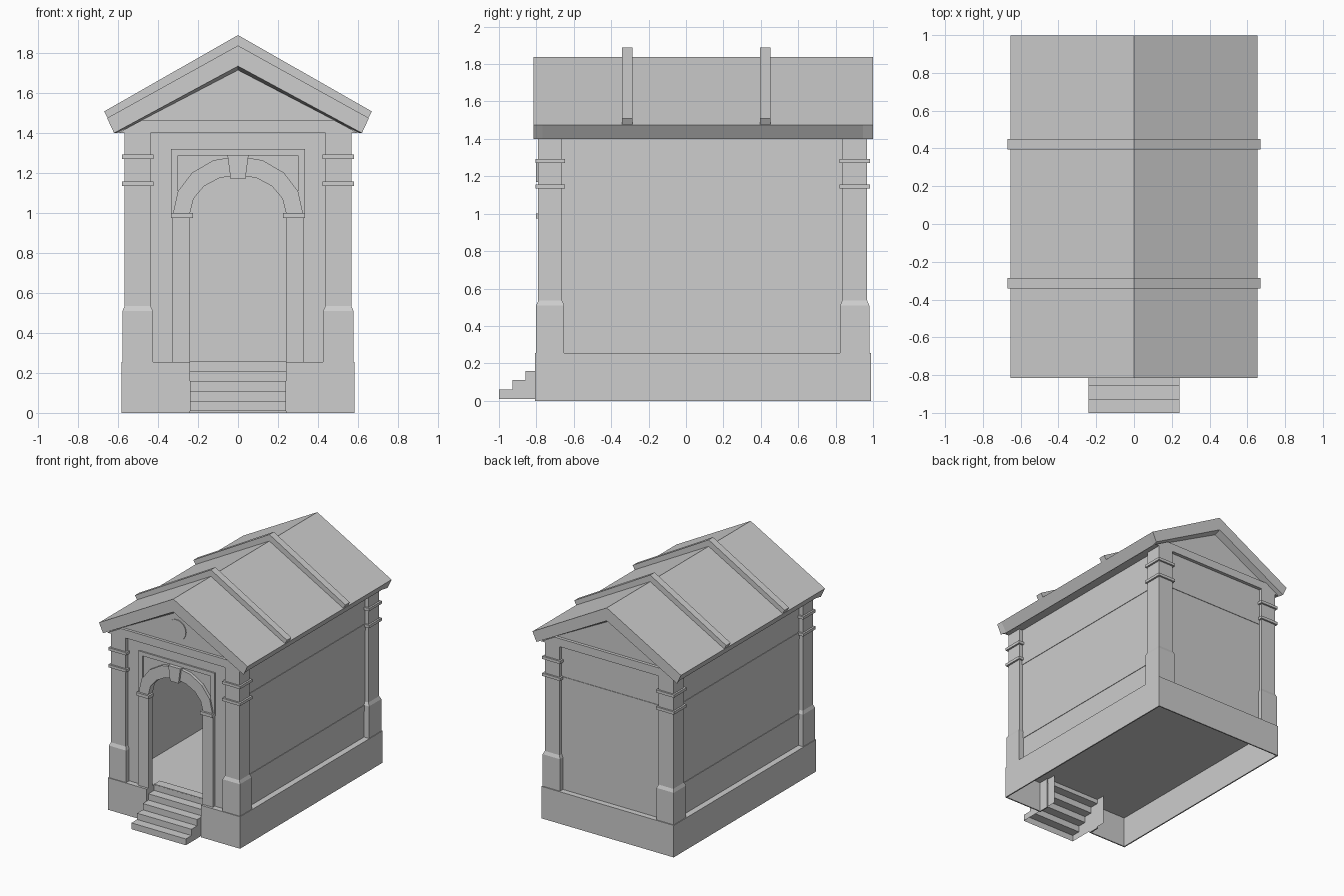
import bpy, bmesh, math

if "Cube" in bpy.data.objects:
    bpy.data.objects.remove(bpy.data.objects["Cube"])

stone = bpy.data.materials.new("grey_stone")
stone.use_nodes = True
GREY = (0.61, 0.61, 0.61, 1)
stone.diffuse_color = GREY
stone.node_tree.nodes["Principled BSDF"].inputs["Base Color"].default_value = GREY


def loft(name, rings, drop=None):
    """Closed solid through matching rings of points; drop(normal) removes faces."""
    bm = bmesh.new()
    loops = [[bm.verts.new(p) for p in ring] for ring in rings]
    n = len(loops[0])
    for a, b in zip(loops, loops[1:]):
        for i in range(n):
            j = (i + 1) % n
            bm.faces.new((a[i], a[j], b[j], b[i]))
    bm.faces.new(loops[0])
    bm.faces.new(loops[-1])
    bmesh.ops.recalc_face_normals(bm, faces=bm.faces)
    if drop:
        bm.normal_update()
        gone = [f for f in bm.faces if drop(f.normal)]
        bmesh.ops.delete(bm, geom=gone, context='FACES')
    mesh = bpy.data.meshes.new(name)
    bm.to_mesh(mesh)
    bm.free()
    mesh.materials.append(stone)
    obj = bpy.data.objects.new(name, mesh)
    bpy.context.collection.objects.link(obj)
    return obj


def prism(name, outline, y0, y1):
    """Outline in x, z pushed along y."""
    return loft(name, [[(x, y, z) for x, z in outline] for y in (y0, y1)])


def rect(x0, x1, y0, y1, z):
    return [(x0, y0, z), (x1, y0, z), (x1, y1, z), (x0, y1, z)]


def box(name, x0, x1, y0, y1, z0, z1):
    return loft(name, [rect(x0, x1, y0, y1, z) for z in (z0, z1)])


def pair(name, x0, x1, *rest):
    """Box on the left (+x) and its mirror on the right."""
    box("left_" + name, x0, x1, *rest)
    box("right_" + name, -x1, -x0, *rest)


# Main levels and limits
FLOOR, TOP = 0.255, 1.40
FRONT, BACK = -0.807, 0.988
SIDE, DOOR, SPRING = 0.583, 0.24, 1.0
WALL = 0.535

# Plinth ring, hollow below, open at the steps
T = 0.01
pair("plinth_side", SIDE - T, SIDE, FRONT, BACK, 0, FLOOR)
box("plinth_back", -SIDE, SIDE, BACK - T, BACK, 0, FLOOR)
pair("plinth_front", DOOR, SIDE, FRONT, FRONT + T, 0, FLOOR)
pair("step_cheek", DOOR, DOOR + T, FRONT, -0.715, 0, FLOOR)
box("floor", -SIDE, SIDE, -0.715, BACK, FLOOR - T, FLOOR)
pair("front_ledge", DOOR, SIDE, FRONT, -0.715, FLOOR - T, FLOOR)

# Steps: open underneath
path = [(-1.0, 0.01)]
for i in range(5):
    y, z = -1.0 + 0.0715 * i, 0.06 + 0.05 * i
    path += [(y, z), (y + 0.0715, z)]
path.append((path[-1][0], 0.01))
loft("steps", [[(x, y, z) for y, z in path] for x in (-DOOR, DOOR)],
     drop=lambda n: n.z < -0.5 or n.y > 0.5)

# Walls and their bands
WY0, WY1, THICK = -0.762, 0.942, 0.03
pair("side_wall", WALL - THICK, WALL, WY0, WY1, FLOOR, TOP)
box("back_wall", -WALL, WALL, WY1 - THICK, WY1, FLOOR, TOP)
for band, z0, z1 in (("lower_band", 0.46, 0.51), ("upper_band", 1.10, 1.155)):
    pair(band, WALL, WALL + 0.004, -0.7, 0.87, z0, z1)
box("back_band", -0.45, 0.45, WY1, WY1 + 0.004, 1.10, 1.155)


def arc(rx, rz, steps=8):
    return [(rx * math.cos(math.pi * i / steps), SPRING + rz * math.sin(math.pi * i / steps))
            for i in range(steps + 1)]


# Front wall with arched doorway
inner, outer = arc(DOOR, 0.19), arc(0.325, 0.285)
prism("front_wall", [(-DOOR, FLOOR), (-WALL, FLOOR), (-WALL, TOP), (WALL, TOP),
                     (WALL, FLOOR), (DOOR, FLOOR)] + inner, WY0, WY0 + THICK)
prism("door_arch", outer + inner[::-1], -0.787, WY0)
pair("door_jamb", DOOR, 0.33, -0.787, WY0 + THICK, FLOOR, 0.98)
pair("jamb_capital", 0.225, 0.335, -0.803, WY0 + 0.02, 0.975, SPRING)
prism("keystone", [(-0.037, 1.17), (0.037, 1.17), (0.053, 1.29), (-0.053, 1.29)], -0.803, WY0)
prism("door_frame", [(-0.335, SPRING), (-0.335, 1.32), (0.335, 1.32), (0.335, SPRING),
                     (0.30, SPRING), (0.30, 1.288), (-0.30, 1.288), (-0.30, SPRING)],
      WY0 - 0.012, WY0)

# Corner pillars with chamfered bases and two collars
for side, s in (("left", 1), ("right", -1)):
    for end, y0, y1 in (("front", -0.79, -0.662), ("back", 0.835, 0.969)):
        name = f"{side}_{end}_pillar"

        def ring(grow, z):
            return rect(s * (0.437 - grow), s * (0.567 + grow), y0 - grow, y1 + grow, z)

        loft(name, [ring(0, 0.5), ring(0, TOP)])
        loft(name + "_base", [ring(0.011, FLOOR), ring(0.011, 0.51), ring(0, 0.535)])
        for part, z in (("lower", 1.135), ("upper", 1.27)):
            loft(f"{name}_{part}_collar", [ring(0.014, z), ring(0.014, z + 0.022)])

# Entablature and gable filling
prism("entablature", [(-0.60, TOP), (0.60, TOP), (0.48, 1.465), (-0.48, 1.465)], -0.79, 0.969)
prism("gable", [(-0.57, 1.42), (0.57, 1.42), (0, 1.73)], -0.768, 0.945)
disc = [(0.082 * math.cos(math.tau * i / 24), 1.575 + 0.082 * math.sin(math.tau * i / 24))
        for i in range(24)]
prism("gable_disc", disc, -0.775, -0.76)


# Roof slab, its underside easing down behind each gable edge
def chevron(y, eave, under):
    return [(-0.655, y, 1.475), (0, y, 1.838), (0.655, y, 1.475),
            (eave, y, TOP), (0, y, under), (-eave, y, TOP)]


loft("roof", [chevron(-0.815, 0.62, 1.735), chevron(-0.768, 0.605, 1.715),
              chevron(0.945, 0.605, 1.715), chevron(0.999, 0.62, 1.735)])
for name, y in (("front_roof_rib", -0.341), ("back_roof_rib", 0.395)):
    prism(name, [(-0.67, 1.508), (0, 1.89), (0.67, 1.508),
                 (0.65, 1.472), (0, 1.83), (-0.65, 1.472)], y, y + 0.056)
